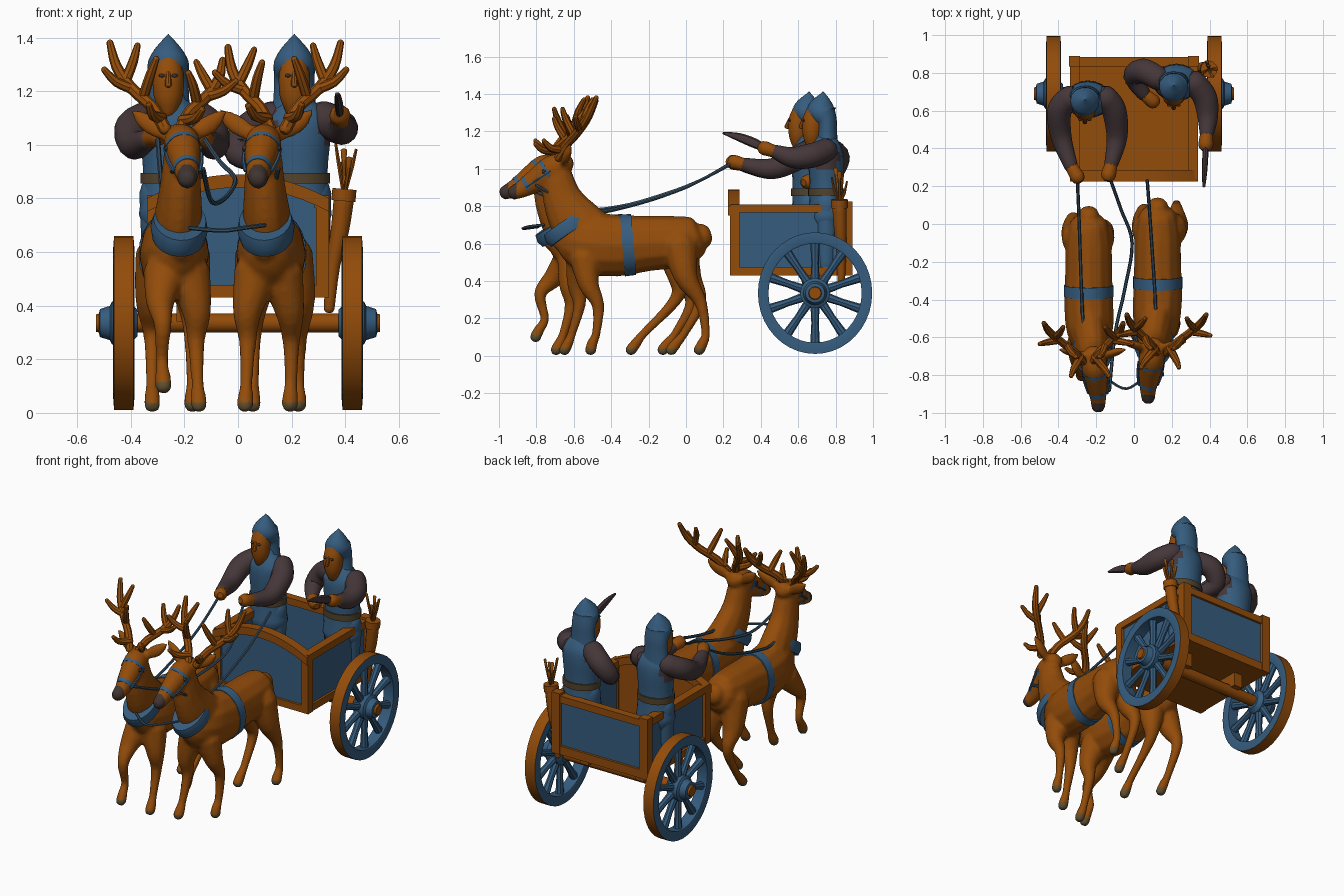
import bpy, bmesh, math
from mathutils import Vector

if "Cube" in bpy.data.objects:
    bpy.data.objects.remove(bpy.data.objects["Cube"])


def material(name, rgb):
    m = bpy.data.materials.new(name)
    m.use_nodes = True
    m.diffuse_color = (*rgb, 1)
    m.node_tree.nodes["Principled BSDF"].inputs["Base Color"].default_value = (*rgb, 1)
    return m


BROWN = material("warm brown", (0.29, 0.072, 0.003))
BLUE = material("steel blue", (0.036, 0.108, 0.21))
SLEEVE = material("dark cloth", (0.06, 0.038, 0.042))
HOOF = material("hoof olive", (0.12, 0.08, 0.03))
DARK = material("nose dark", (0.05, 0.035, 0.03))
REIN = material("rein slate", (0.04, 0.08, 0.125))
LEATHER = material("belt leather", (0.085, 0.055, 0.025))


def select(objs):
    bpy.ops.object.select_all(action="DESELECT")
    for o in objs:
        o.select_set(True)
    bpy.context.view_layer.objects.active = objs[0]


def skin(name, mat, rings, closed=False, smooth=True):
    """Bridge a list of point rings into a solid."""
    bm = bmesh.new()
    loops = [[bm.verts.new(p) for p in r] for r in rings]
    pairs = list(zip(loops, loops[1:] + loops[:1]))
    for a, b in pairs if closed else pairs[:-1]:
        for i in range(len(a)):
            j = (i + 1) % len(a)
            bm.faces.new((a[i], a[j], b[j], b[i]))
    if not closed:
        bm.faces.new(loops[0])
        bm.faces.new(loops[-1])
    bmesh.ops.recalc_face_normals(bm, faces=bm.faces)
    me = bpy.data.meshes.new(name)
    bm.to_mesh(me)
    bm.free()
    me.materials.append(mat)
    o = bpy.data.objects.new(name, me)
    bpy.context.collection.objects.link(o)
    if smooth:
        select([o])
        bpy.ops.object.shade_smooth_by_angle(angle=math.radians(40))
    return o


def tube(name, mat, pts, steps=4, sides=12, cap=True):
    """Smooth path of (x, y, z, radius[, second radius]) points."""
    P = [list(p) + [p[3]] * (5 - len(p)) for p in pts]
    if steps > 1:
        Q = [P[0]] + P + [P[-1]]
        out = []
        for a, b, c, d in zip(Q, Q[1:], Q[2:], Q[3:]):
            for k in range(steps):
                t = k / steps
                out.append([0.5 * (2*q + (r-p)*t + (2*p-5*q+4*r-s)*t*t + (3*q-p-3*r+s)*t**3)
                            for p, q, r, s in zip(a, b, c, d)])
        P = out + [P[-1]]
    if cap:
        def ends(p, q):
            d = (Vector(p[:3]) - Vector(q[:3])).normalized() * min(p[3:])
            return [list(Vector(p[:3]) + d * f) + [p[3] * g, p[4] * g]
                    for f, g in ((0.5, 0.85), (0.85, 0.45))]
        P = ends(P[0], P[1])[::-1] + P + ends(P[-1], P[-2])
    V = [Vector(p[:3]) for p in P]
    T = [(V[min(i + 1, len(V) - 1)] - V[max(i - 1, 0)]).normalized() for i in range(len(V))]
    ax = min(range(3), key=lambda k: round(max(abs(t[k]) for t in T), 3))
    ref = Vector([float(k == ax) for k in range(3)])
    rings = []
    for p, v, t in zip(P, V, T):
        u = (ref - t * ref.dot(t)).normalized()
        w = t.cross(u)
        rings.append([v + u * max(p[3], 0.001) * math.cos(2*math.pi*i/sides)
                      + w * max(p[4], 0.001) * math.sin(2*math.pi*i/sides) for i in range(sides)])
    return skin(name, mat, rings)


def box(name, mat, x0, x1, y0, y1, z0, z1):
    ring = lambda z: [(x0, y0, z), (x1, y0, z), (x1, y1, z), (x0, y1, z)]
    return skin(name, mat, [ring(z0), ring(z1)], smooth=False)


# Deer, mirrored by s so each head turns inward
def deer(n, cx, s, dy, legs, antler_x, inner_rise):
    def at(x, y, z, *r):
        turn = 0.05 * min(max((-y - 0.5) / 0.4, 0), 1)
        return (cx + s * (x + turn), y + dy, z, *r)
    flat = lambda rows: [at(0, *r) for r in rows]
    body = [(.045, .64, .06, .07), (.01, .63, .1, .115), (-.1, .61, .122, .14), (-.25, .6, .125, .15),
            (-.4, .59, .13, .165), (-.55, .6, .125, .165), (-.66, .62, .09, .12), (-.71, .63, .05, .07)]
    neck = [(-.52, .62, .1, .14), (-.63, .72, .092, .14), (-.7, .84, .078, .108),
            (-.725, .95, .068, .085), (-.73, 1.02, .06, .065)]
    head = [(-.69, 1.03, .055, .055), (-.75, 1.0, .07, .077), (-.83, .945, .06, .068),
            (-.91, .895, .045, .05), (-.96, .873, .038, .04)]
    parts = [tube("part", BROWN, flat(r)) for r in (body, neck, head)]
    for x, path, width in legs:
        radii = (.085, .056, .034, .024, .029, .032)
        parts.append(tube("part", BROWN, [at(x * (0.6 if i == 0 else 1), y, z, r * (width if i < 2 else 1))
                          for i, ((y, z), r) in enumerate(zip(path, radii))]))
    for e in (-1, 1):
        parts.append(tube("part", BROWN, [at(e * .04, -.7, 1.03, .02), at(e * .085, -.685, 1.06, .022, .036),
                                          at(e * .13, -.67, 1.09, .02, .034), at(e * .17, -.66, 1.125, .009, .012)]))
    select(parts)
    bpy.ops.object.join()
    o = bpy.context.object
    o.name = o.data.name = n + "_body"
    m = o.modifiers.new("fuse", "REMESH")
    m.mode, m.voxel_size, m.use_smooth_shade = "VOXEL", 0.011, True
    m = o.modifiers.new("relax", "SMOOTH")
    m.factor, m.iterations = 0.5, 6
    for k in ("fuse", "relax"):
        bpy.ops.object.modifier_apply(modifier=k)
    # Hooves and nose by position
    o.data.materials.clear()
    for k in (BROWN, HOOF, DARK):
        o.data.materials.append(k)
    for f in o.data.polygons:
        y, z = f.center.y - dy, f.center.z
        f.use_smooth = True
        f.material_index = 1 if z < .042 or (y < -.76 and z < .11) else 2 if y < -.945 and z > .8 else 0
    # Antlers
    beam = [(.03, -.72, 1.06, .024), (.07, -.67, 1.14, .023), (.14, -.61, 1.21, .022),
            (.19, -.56, 1.29, .02), (.21, -.52, 1.38, .013)]
    tines = [[(.04, -.7, 1.1, .022), (.08, -.76, 1.11, .019), (.1, -.8, 1.15, .012)],
             [(.1, -.64, 1.18, .02), (.08, -.68, 1.26, .018), (.06, -.7, 1.32, .012)],
             [(.16, -.59, 1.24, .02), (.13, -.57, 1.31, .018), (.11, -.54, 1.37, .012)],
             [(.14, -.61, 1.21, .02), (.2, -.62, 1.235, .018), (.245, -.63, 1.28, .012)]]
    for e, side, rise in ((-1, "outer", 1), (1, "inner", inner_rise)):
        for i, path in enumerate([beam] + tines):
            tube(f"{n}_{side}_antler_{i}", BROWN,
                 [at(e * x + antler_x, y, 1.06 + (z - 1.06) * rise, r) for x, y, z, r in path], 3, 8)
        tube(f"{n}_{side}_eye", DARK, [at(e * .057, -.79, .99, .012), at(e * .061, -.8, .985, .012)], 1, 8)
        tube(f"{n}_{side}_cheek_strap", BLUE, [at(e * .066, -.77, .985, .007), at(e * .064, -.83, .945, .007),
                                               at(e * .05, -.89, .905, .007)], 3, 6)
    # Harness
    bands = {"girth": [(-.38, .59, .131, .166), (-.32, .595, .131, .163)],
             "collar": [(-.645, .66, .1, .14), (-.665, .69, .107, .149), (-.685, .72, .098, .138)],
             "muzzle_band": [(-.877, .916, .05, .055), (-.897, .904, .047, .052)],
             "brow_band": [(-.768, .986, .069, .077), (-.783, .976, .068, .076)]}
    for k, rows in bands.items():
        tube(f"{n}_{k}", BLUE, flat(rows), 1, 24, False)


planted = [(-.6, .52), (-.62, .38), (-.61, .27), (-.65, .12), (-.67, .07), (-.69, .03)]
raised = [(-.62, .52), (-.7, .42), (-.775, .33), (-.75, .2), (-.78, .14), (-.8, .1)]
back = [(-.58, .52), (-.56, .38), (-.51, .27), (-.52, .12), (-.54, .07), (-.55, .03)]
hind_far = [(-.07, .58), (-.03, .42), (-.05, .3), (-.22, .12), (-.26, .07), (-.29, .03)]
hind_mid = [(-.07, .58), (-.02, .42), (.035, .29), (-.05, .12), (-.09, .07), (-.12, .03)]
hind_near = [(-.07, .58), (-.04, .42), (.04, .28), (.065, .12), (.05, .07), (.03, .03)]
deer("right_deer", -.24, 1, -.005, [(-.075, raised, 1), (.07, planted, 1), (-.08, hind_mid, 1.15), (.07, hind_far, 1.15)], -.03, .8)
deer("left_deer", .125, -1, .04, [(-.075, back, 1), (.075, planted, 1), (-.1, hind_near, 1.15), (.07, hind_mid, 1.15)], -.05, .95)

# Reins and cross strap
reins = {"right": [(-.3, .24, 1.03), (-.29, 0, .9), (-.28, -.3, .8), (-.27, -.52, .77), (-.25, -.72, .88), (-.24, -.88, .91)],
         "middle": [(-.13, .25, 1.03), (-.07, .08, .94), (-.01, -.1, .87), (-.05, -.35, .8), (-.1, -.58, .79), (-.13, -.88, .91)],
         "left": [(.07, .23, 1.02), (.08, .1, .95), (.09, -.05, .88), (.11, -.35, .79), (.12, -.54, .78), (.15, -.8, .91)]}
for k, path in reins.items():
    tube(k + "_rein", REIN, [(*p, .009) for p in path], 5, 6)
tube("cross_strap", REIN, [(-.18, -.79, .69, .008), (-.06, -.87, .68, .008), (.02, -.84, .69, .008), (.1, -.76, .7, .008)], 4, 6)

# Cart body
box("cart_floor", BROWN, -.32, .32, .25, .87, .43, .47)
for s, side in ((-1, "right"), (1, "left")):
    def sidebox(name, mat, a, b, *r):
        box(f"{side}_{name}", mat, min(s * a, s * b), max(s * a, s * b), *r)
    sidebox("panel", BLUE, .3, .32, .25, .87, .45, .79)
    sidebox("top_rail", BROWN, .285, .34, .24, .88, .765, .81)
    sidebox("bottom_beam", BROWN, .29, .335, .24, .88, .43, .475)
    sidebox("front_post", BROWN, .29, .34, .235, .285, .43, .805)
    sidebox("rear_post", BROWN, .285, .345, .835, .89, .43, .825)
    sidebox("axle_block", BROWN, .17, .23, .62, .76, .34, .44)
box("rear_panel", BLUE, -.3, .3, .85, .87, .45, .79)
box("rear_top_rail", BROWN, -.31, .31, .835, .885, .765, .81)
box("rear_bottom_beam", BROWN, -.31, .31, .835, .885, .43, .485)
box("front_bottom_beam", BROWN, -.31, .31, .235, .285, .43, .475)


# Arched front: outer panel, inner lining and rail
def arch_strip(name, mat, y0, y1, drop, height):
    rings = []
    for i in range(15):
        x = -.34 + .68 * i / 14
        top = .89 - .09 * (x / .34) ** 2 - drop
        low = top - height if height else .45
        rings.append([(x, y0, low), (x, y1, low), (x, y1, top), (x, y0, top)])
    skin(name, mat, rings)


arch_strip("front_panel", BLUE, .25, .265, .02, 0)
arch_strip("front_lining", BROWN, .265, .275, .02, 0)
arch_strip("front_arch_rail", BROWN, .225, .285, 0, .05)

# Axle and wheels
CY, CZ, R, SQ = .69, .335, .325, .94
tube("axle", BROWN, [(-.42, CY, CZ, .036), (.42, CY, CZ, .036)], 1, 12, False)
for s, side in ((-1, "right"), (1, "left")):
    wheel = lambda x, r, a: (s * x, CY + r * SQ * math.cos(a), CZ + r * math.sin(a))
    profile = ((.39, .265), (.462, .265), (.466, .275), (.462, R), (.39, R), (.386, .275))
    rings = [[wheel(x, r, 2 * math.pi * k / 40) for x, r in profile] for k in range(40)]
    rim = skin(side + "_wheel_rim", BLUE, rings, True)
    rim.data.materials.append(BROWN)
    for f in rim.data.polygons:
        if f.normal.yz.dot((f.center.yz - Vector((CY, CZ)))) > .2:
            f.material_index = 1
    for k in range(10):
        a = 2 * math.pi * (k + .5) / 10
        tube(f"{side}_spoke_{k}", BLUE, [(*wheel(.425, .04, a), .026), (*wheel(.425, .16, a), .02), (*wheel(.425, .275, a), .026)], 1, 8, False)
    tube(side + "_hub", BLUE, [(s * x, CY, CZ, r) for x, r in ((.375, .05), (.4, .075), (.47, .08), (.478, .064), (.515, .052), (.518, .04))], 1, 16, False)
    tube(side + "_hub_cap", BROWN, [(s * .51, CY, CZ, .038), (s * .53, CY, CZ, .032)], 1, 12, False)

# Quiver and arrows
tube("quiver", BROWN, [(.34, .83, .39, .02), (.355, .83, .55, .026), (.38, .825, .68, .034), (.395, .82, .8, .038)], 3)
tube("quiver_rim", BROWN, [(.393, .82, .79, .045), (.397, .82, .835, .045)], 1, 12, False)
for i, (dx, dy, z) in enumerate([(-.03, -.02, 1.0), (.0, .02, .98), (.045, .0, .98), (.02, -.04, .95), (-.01, .04, .93)]):
    tube(f"arrow_{i}", BROWN, [(.395, .82, .8, .006), (.395 + dx * .7, .82 + dy * .7, z - .06, .008),
                               (.395 + dx, .82 + dy, z, .012, .006)], 1, 6)


# Riders
def rider(n, x, y, hx, hy):
    col = lambda name, mat, rows, px=x, py=y, **k: tube(f"{n}_{name}", mat, [(px, py + r[0], *r[1:]) for r in rows], **k)
    for e in (-1, 1):
        col(f"leg_{e}", BLUE, [(0, .48, .05), (0, .65, .058), (0, .82, .065)], x + e * .058)
    tunic = col("tunic", BLUE, [(0, .74, .125, .1), (0, .84, .112, .09), (0, .92, .11, .09), (0, 1.02, .12, .095),
                                (0, 1.09, .125, .09), (0, 1.14, .085, .07), (0, 1.17, .05, .05)], sides=20)
    # Dark shirt shows at the shoulders
    tunic.data.materials.append(SLEEVE)
    for f in tunic.data.polygons:
        if f.center.z > 1.0 and abs(f.center.x - x) > .085:
            f.material_index = 1
    col("belt", LEATHER, [(0, .855, .119, .099), (0, .895, .119, .099)], steps=1, sides=20, cap=False)
    col("face", BROWN, [(-.035, 1.13, .035, .038), (-.04, 1.18, .054, .05), (-.035, 1.25, .058, .058), (-.02, 1.31, .05, .05)], hx, hy)
    col("nose", BROWN, [(-.085, 1.265, .009), (-.1, 1.225, .013)], hx, hy, steps=1, sides=8)
    for e in (-1, 1):
        col(f"eye_{e}", DARK, [(-.085, 1.258, .012, .007), (-.088, 1.258, .012, .007)], hx + e * .024, hy, steps=1, sides=8)
    col("hood", BLUE, [(.04, 1.1, .09, .06), (.04, 1.17, .078, .054), (.036, 1.25, .076, .056), (.014, 1.295, .077, .076),
                       (.008, 1.32, .072, .076), (.012, 1.355, .052, .056), (.016, 1.385, .027, .03), (.018, 1.41, .003)], hx, hy, sides=20)


def arm(n, path, hand):
    tube(n + "_sleeve", SLEEVE, [(*p, r) for p, r in zip(path, (.064, .066, .056, .038))], 5, 14)
    tube(n + "_hand", BROWN, [(*path[-1], .034), (*hand, .04)], 2, 10)


rider("driver", -.245, .66, -.26, .64)
arm("driver_right", [(-.34, .67, 1.1), (-.395, .6, 1.06), (-.385, .46, 1.0), (-.335, .31, 1.02)], (-.3, .25, 1.035))
arm("driver_left", [(-.15, .67, 1.1), (-.105, .6, 1.06), (-.09, .46, 1.0), (-.12, .32, 1.02)], (-.135, .26, 1.035))
rider("lookout", .225, .75, .21, .715)
arm("lookout_left", [(.32, .75, 1.1), (.375, .67, 1.07), (.39, .57, 1.06), (.385, .48, 1.09)], (.38, .42, 1.11))
arm("lookout_right", [(.13, .77, 1.1), (.05, .81, 1.06), (-.0, .78, .98), (.05, .69, .94)], (.1, .65, .93))
tube("blade", SLEEVE, [(.38, .44, 1.1, .014, .015), (.378, .37, 1.135, .016, .026), (.374, .28, 1.17, .014, .022), (.37, .2, 1.19, .008, .006)], 3, 8)
